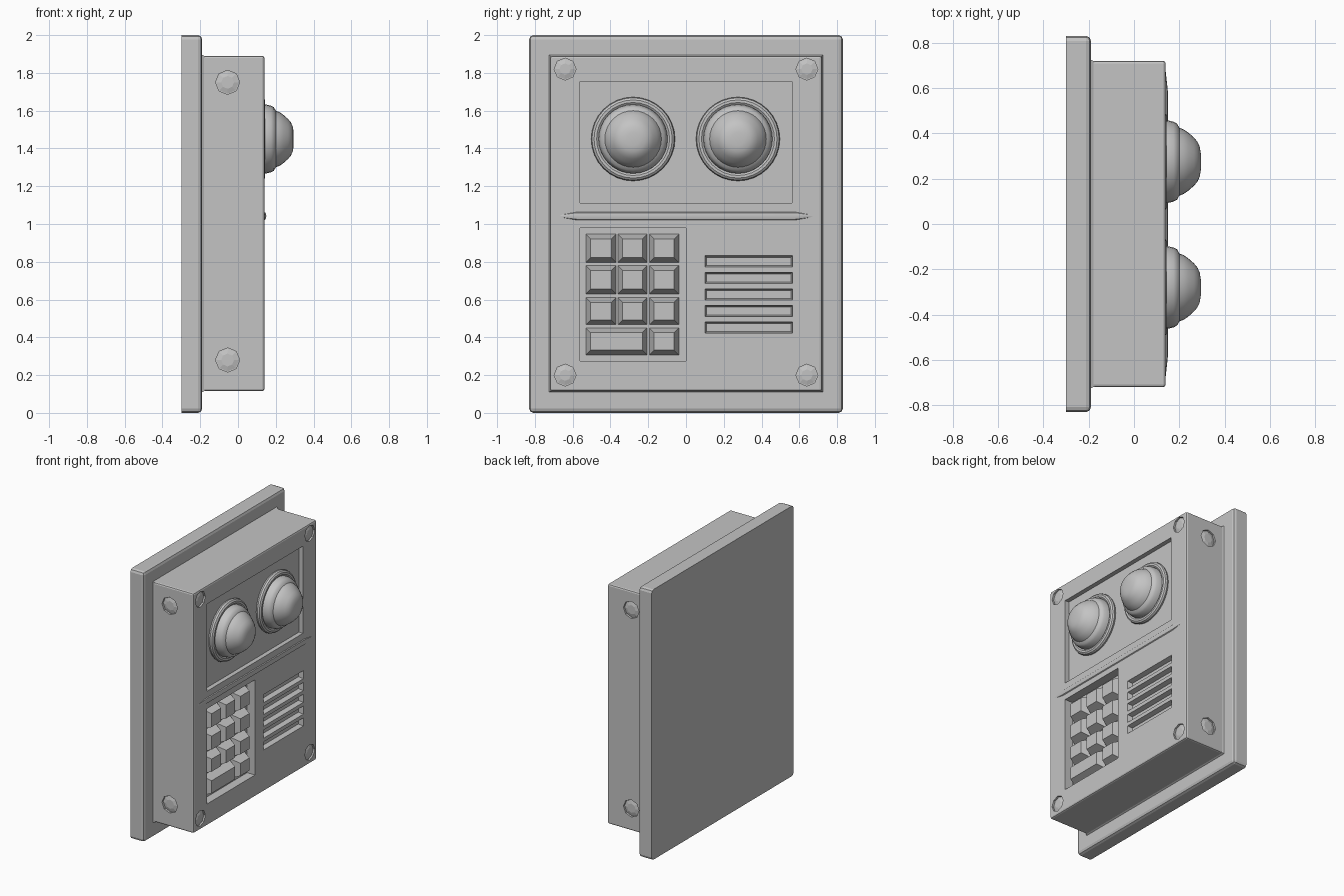
import bpy, bmesh, math
from mathutils import Matrix, Vector

if "Cube" in bpy.data.objects:
    bpy.data.objects.remove(bpy.data.objects["Cube"])

grey = bpy.data.materials.new("grey metal")
grey.diffuse_color = (0.55, 0.55, 0.55, 1)
grey.use_nodes = True
grey.node_tree.nodes["Principled BSDF"].inputs["Base Color"].default_value = grey.diffuse_color
FRONT = 0.14  # x of the housing's front face


def finish(name, bm, smooth=False):
    bmesh.ops.recalc_face_normals(bm, faces=bm.faces[:])
    me = bpy.data.meshes.new(name)
    bm.to_mesh(me)
    bm.free()
    me.materials.append(grey)
    ob = bpy.data.objects.new(name, me)
    bpy.context.collection.objects.link(ob)
    if smooth:
        bpy.ops.object.select_all(action='DESELECT')
        ob.select_set(True)
        bpy.context.view_layer.objects.active = ob
        bpy.ops.object.shade_smooth_by_angle(angle=math.radians(35))
    return ob


def loft(bm, rings):
    """Skin a list of closed rings of points and cap both ends."""
    rows = [[bm.verts.new(p) for p in r] for r in rings]
    n = len(rows[0])
    for a, b in zip(rows, rows[1:]):
        for i in range(n):
            bm.faces.new((a[i], a[(i + 1) % n], b[(i + 1) % n], b[i]))
    bm.faces.new(rows[0][::-1])
    bm.faces.new(rows[-1])


def rect(x, y0, y1, z0, z1, inset=0):
    y0, y1, z0, z1 = y0 + inset, y1 - inset, z0 + inset, z1 - inset
    return [(x, y0, z0), (x, y1, z0), (x, y1, z1), (x, y0, z1)]


def block(bm, x0, x1, y0, y1, z0, z1, inset=0):
    """Box along x whose x1 end is inset on all sides."""
    loft(bm, [rect(x0, y0, y1, z0, z1), rect(x1, y0, y1, z0, z1, inset)])


def circle(x, y, z, r, n):
    return [(x, y + r * math.cos(2 * math.pi * i / n),
             z + r * math.sin(2 * math.pi * i / n)) for i in range(n)]


def bevelled_box(name, dims, bevel, keep_back=True):
    bm = bmesh.new()
    block(bm, *dims)
    back = dims[0]
    edges = [e for e in bm.edges
             if not (keep_back and all(abs(v.co.x - back) < 1e-5 for v in e.verts))]
    bmesh.ops.bevel(bm, geom=edges, offset=bevel, segments=2, profile=0.5,
                    affect='EDGES')
    return finish(name, bm)


# Wall plate, raised collar and housing
bevelled_box("back_plate", (-0.30, -0.19, -0.83, 0.83, 0.0, 2.0), 0.022)
bm = bmesh.new()
block(bm, -0.20, -0.175, -0.73, 0.73, 0.105, 1.90, 0.012)
finish("housing_collar", bm)
housing = bevelled_box("housing", (-0.22, FRONT, -0.72, 0.72, 0.115, 1.89), 0.012)

# Recesses cut into the housing
bm = bmesh.new()
block(bm, 0.2, 0.107, -0.56, 0.56, 1.11, 1.755)          # lamp panel
block(bm, 0.2, 0.075, -0.56, 0.0, 0.275, 0.98)           # keypad well
for i in range(5):                                       # speaker slots
    z = 0.452 + 0.0875 * i
    loft(bm, [rect(0.2, 0.10, 0.565, z - 0.03, z + 0.03),
              rect(FRONT, 0.10, 0.565, z - 0.03, z + 0.03),
              rect(0.105, 0.10, 0.565, z - 0.03, z + 0.03, 0.009)])
for y in (-0.64, 0.64):                                  # front screw holes
    for z in (0.2, 1.82):
        loft(bm, [circle(0.2, y, z, 0.058, 8), circle(0.125, y, z, 0.058, 8)])
for side in (-1, 1):                                     # side screw holes
    for z in (0.28, 1.75):
        loft(bm, [[(p[1], side * p[0], p[2])
                   for p in circle(d, -0.055, z, 0.064, 8)] for d in (0.8, 0.705)])
cutter = finish("recess_cutter", bm)
cutter.hide_render = True
mod = housing.modifiers.new("recesses", 'BOOLEAN')
mod.operation, mod.solver, mod.object = 'DIFFERENCE', 'EXACT', cutter
bpy.context.view_layer.objects.active = housing
bpy.ops.object.modifier_apply(modifier=mod.name)
bpy.data.objects.remove(cutter)

# Screw heads sitting just inside the holes
bm = bmesh.new()
for y in (-0.64, 0.64):
    for z in (0.2, 1.82):
        loft(bm, [circle(0.12, y, z, 0.054, 8), circle(0.13, y, z, 0.054, 8),
                  circle(0.137, y, z, 0.03, 8)])
for side in (-1, 1):
    for z in (0.28, 1.75):
        loft(bm, [[(p[1], side * p[0], p[2]) for p in circle(d, -0.055, z, r, 8)]
                  for d, r in ((0.70, 0.06), (0.71, 0.06), (0.717, 0.034))])
finish("screws", bm)

# Two lamps: stepped dome with a rounded ring at its base
dome = [(0.10, 0.185), (0.15, 0.182), (0.175, 0.176), (0.19, 0.168), (0.20, 0.150),
        (0.22, 0.142), (0.24, 0.128), (0.265, 0.106), (0.28, 0.088),
        (0.29, 0.066), (0.295, 0.035)]
for label, y in (("left", -0.28), ("right", 0.275)):
    bm = bmesh.new()
    loft(bm, [circle(x, y, 1.45, r, 32) for x, r in dome])
    finish(label + "_lamp_dome", bm, True)
    bm = bmesh.new()
    loops = [[bm.verts.new(p) for p in
              circle(0.122 + 0.022 * math.sin(a), y, 1.45, 0.2 + 0.022 * math.cos(a), 32)]
             for a in (2 * math.pi * k / 10 for k in range(10))]
    for k in range(10):
        a, b = loops[k], loops[(k + 1) % 10]
        for i in range(32):
            j = (i + 1) % 32
            bm.faces.new((a[i], a[j], b[j], b[i]))
    finish(label + "_lamp_ring", bm, True)

# Divider rib tapering to a point at each end
bm = bmesh.new()
ends = ((-0.705, 0.03), (-0.58, 1), (0.58, 1), (0.705, 0.03))
loft(bm, [[(FRONT - 0.004 + 0.014 * s * math.sin(a), y, 1.042 + 0.024 * s * math.cos(a))
           for a in (math.pi * k / 4 for k in range(8))] for y, s in ends])
finish("divider_rib", bm, True)

# Keypad: three rows of three keys, then a wide key and a single one
bm = bmesh.new()
columns = ((-0.532, -0.368), (-0.362, -0.204), (-0.196, -0.036))
rows = ((0.305, 0.452), (0.465, 0.612), (0.628, 0.782), (0.795, 0.948))
for r, (z0, z1) in enumerate(rows):
    spans = columns if r else ((-0.532, -0.204), columns[2])
    for y0, y1 in spans:
        block(bm, 0.07, 0.138, y0, y1, z0, z1, 0.027)
finish("keypad_keys", bm)
